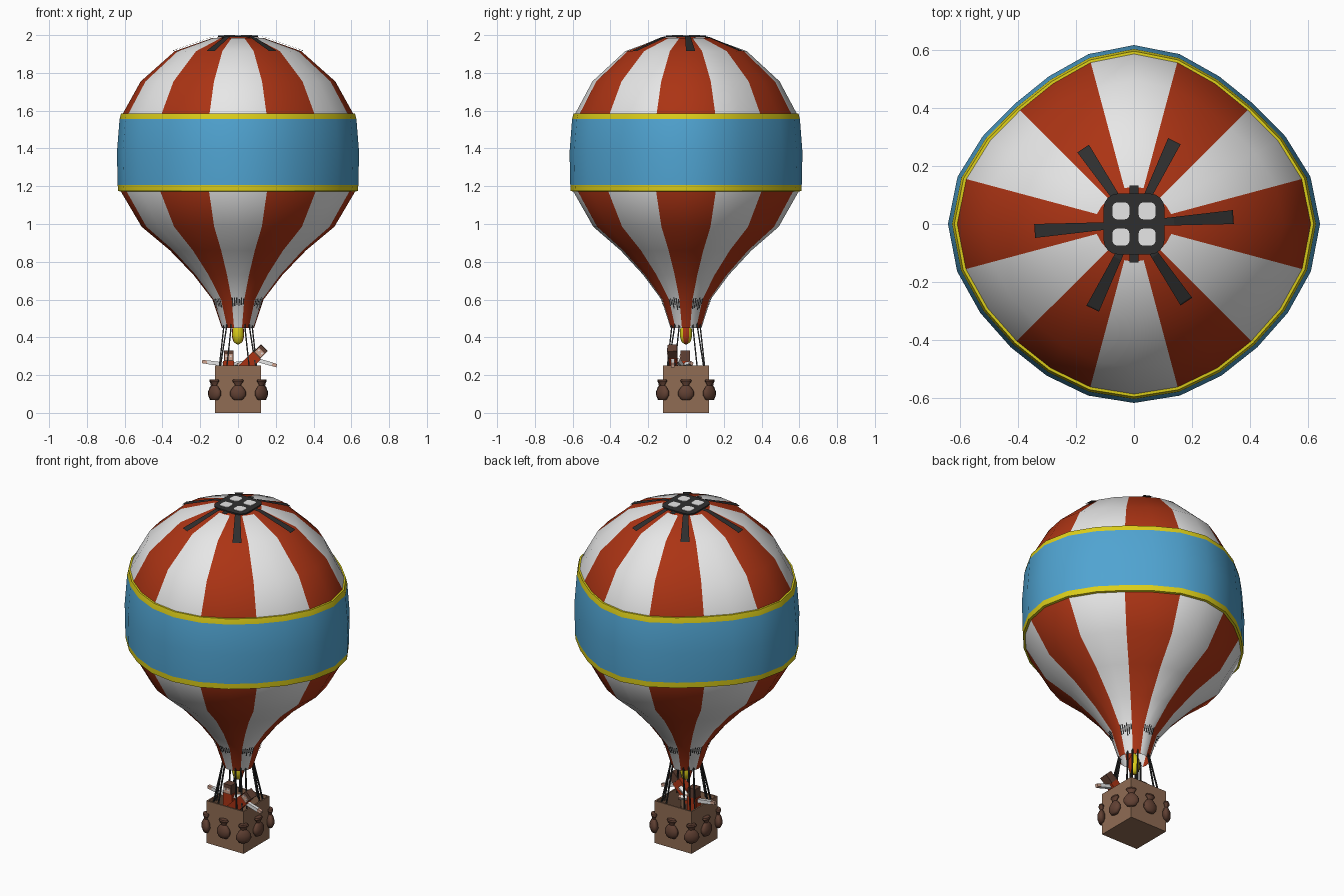
import bpy, bmesh, math, random
from mathutils import Vector, Matrix

if "Cube" in bpy.data.objects:
    bpy.data.objects.remove(bpy.data.objects["Cube"])

random.seed(3)

def mat(name, r, g, b):
    m = bpy.data.materials.new(name)
    m.diffuse_color = (r, g, b, 1)
    m.use_nodes = True
    m.node_tree.nodes["Principled BSDF"].inputs["Base Color"].default_value = m.diffuse_color
    return m

RED = mat("red", .41, .034, .007)
WHITE = mat("white", .8, .8, .8)
BLUE = mat("blue", .08, .37, .64)
YELLOW = mat("yellow", .72, .62, .01)
DARK = mat("charcoal", .028, .028, .028)
WICKER = mat("wicker brown", .28, .15, .088)
SACK = mat("dark brown", .12, .052, .033)
SKIN = mat("skin", .62, .36, .27)

def finish(name, bm, mats, smooth=None):
    bmesh.ops.recalc_face_normals(bm, faces=bm.faces)
    me = bpy.data.meshes.new(name)
    bm.to_mesh(me)
    bm.free()
    for m in mats:
        me.materials.append(m)
    ob = bpy.data.objects.new(name, me)
    bpy.context.collection.objects.link(ob)
    if smooth:
        bpy.ops.object.select_all(action='DESELECT')
        ob.select_set(True)
        bpy.context.view_layer.objects.active = ob
        bpy.ops.object.shade_smooth_by_angle(angle=math.radians(smooth))
    return ob

def lobe(t):
    # slightly squarish outline of the envelope
    return (1 + .02 * math.cos(2*t) + .03 * math.cos(4*t)
            - .02 * math.sin(t) * math.sin(2*t)**2) / 1.05

def lathe(name, prof, seg, mats, rule=lambda row, i: 0, shape=lambda t: 1, smooth=50):
    bm = bmesh.new()
    rings = []
    for r, z in prof:
        ring = []
        for i in range(seg):
            t = 2 * math.pi * i / seg
            k = max(r, 1e-6) * shape(t)
            ring.append(bm.verts.new((k * math.cos(t), k * math.sin(t), z)))
        rings.append(ring)
    for j in range(len(prof) - 1):
        for i in range(seg):
            n = (i + 1) % seg
            f = bm.faces.new((rings[j][i], rings[j][n], rings[j+1][n], rings[j+1][i]))
            f.material_index = rule(j, i)
    bmesh.ops.remove_doubles(bm, verts=bm.verts, dist=1e-4)
    return finish(name, bm, mats, smooth)

def slab(name, center, size, material, round_=0):
    bm = bmesh.new()
    bmesh.ops.create_cube(bm, size=1)
    bmesh.ops.scale(bm, vec=size, verts=bm.verts)
    if round_:
        up = [e for e in bm.edges if abs(e.verts[0].co.z - e.verts[1].co.z) > 1e-5]
        bmesh.ops.bevel(bm, geom=up, offset=round_, segments=4, profile=.5, affect='EDGES')
    bmesh.ops.translate(bm, vec=center, verts=bm.verts)
    return finish(name, bm, [material])

def beam(name, a, b, w, d, material):
    a, b = Vector(a), Vector(b)
    v = b - a
    bm = bmesh.new()
    bmesh.ops.create_cube(bm, size=1)
    bmesh.ops.scale(bm, vec=(w, d, v.length), verts=bm.verts)
    rot = Vector((0, 0, 1)).rotation_difference(v).to_matrix().to_4x4()
    bmesh.ops.transform(bm, matrix=Matrix.Translation((a + b) / 2) @ rot, verts=bm.verts)
    return finish(name, bm, [material])

# envelope with alternating gores
PROF = [(.085, .45), (.135, .6), (.235, .73), (.36, .86), (.51, .985), (.625, 1.18),
        (.632, 1.38), (.615, 1.575), (.515, 1.755), (.335, 1.915), (.135, 1.985), (0, 1.991)]
last = len(PROF) - 2
lathe("envelope", PROF, 24, [RED, WHITE],
      lambda j, i: 0 if j == last or i % 4 in (3, 0) else 1, lobe, 60)

# blue band with yellow hems
BAND = [(.622, 1.172), (.635, 1.175), (.637, 1.207), (.641, 1.38), (.627, 1.555), (.619, 1.585), (.605, 1.586)]
lathe("band", BAND, 24, [BLUE, YELLOW], lambda j, i: 0 if j in (2, 3) else 1, lobe, 60)

# strips lying on the envelope, from one radius to another
def strip(bm, t, r0, r1, w0, w1, lo, hi, off=.006):
    pts = PROF[lo:hi]
    def height(r):
        for (ra, za), (rb, zb) in zip(pts, pts[1:]):
            if min(ra, rb) <= r <= max(ra, rb):
                return za + (zb - za) * (r - ra) / (rb - ra)
        return pts[-1][1]
    rs = sorted([r0, r1] + [p[0] for p in pts if r0 < p[0] < r1])
    u = Vector((math.cos(t), math.sin(t), 0))
    s = Vector((-u.y, u.x, 0))
    prev = None
    for r in rs:
        w = w0 + (w1 - w0) * (r - r0) / (r1 - r0)
        c = u * (r * lobe(t) + off * .6) + Vector((0, 0, height(r) + (off if lo > 5 else 0)))
        row = (bm.verts.new(c - s * w / 2), bm.verts.new(c + s * w / 2))
        if prev:
            bm.faces.new((prev[0], prev[1], row[1], row[0]))
        prev = row

# crown spokes and vent
bm = bmesh.new()
for k in range(6):
    strip(bm, math.radians(4 + 60 * k), .09, .34, .025, .048, 8, 12)
for k in (90, 270):
    strip(bm, math.radians(k), .09, .135, .03, .03, 8, 12)
finish("crown_spokes", bm, [DARK])
slab("crown_vent", (0, 0, 1.9935), (.21, .21, .008), DARK, .05)
for x in (-.045, .045):
    for y in (-.045, .045):
        slab("vent_pane", (x, y, 1.997), (.058, .058, .006), WHITE, .016)

# ragged dark stitching low on the white gores
bm = bmesh.new()
for k in range(6):
    for i in range(6):
        t = math.radians(30 + 60 * k - 13 + 26 * i / 5)
        strip(bm, t, random.uniform(.116, .127), random.uniform(.135, .144), .007, .007, 0, 3)
finish("stitching", bm, [DARK])

# burner flame, two colours by direction
lathe("flame", [(0, .36), (.024, .375), (.033, .41), (.03, .45), (.018, .48), (0, .5)], 12,
      [YELLOW, RED], lambda j, i: 1 if i in (0, 11, 5, 6) else 0)

# suspension ropes
for sx in (-1, 1):
    for sy in (-1, 1):
        for bx, by, deg in ((.1, .06, 25), (.095, .095, 45), (.06, .1, 65)):
            t = math.radians(deg)
            beam("rope", (sx * bx, sy * by, .235),
                 (sx * .08 * math.cos(t), sy * .08 * math.sin(t), .48), .007, .007, DARK)

# open basket
bm = bmesh.new()
bmesh.ops.create_cube(bm, size=1, matrix=Matrix.Translation((0, 0, .125)) @ Matrix.Diagonal((.244, .244, .25, 1)))
top = max(bm.faces, key=lambda f: f.calc_center_median().z)
bmesh.ops.inset_region(bm, faces=[top], thickness=.012)
ext = bmesh.ops.extrude_face_region(bm, geom=[top])
bmesh.ops.translate(bm, vec=(0, 0, -.235), verts=[v for v in ext["geom"] if isinstance(v, bmesh.types.BMVert)])
if top.is_valid:
    bmesh.ops.delete(bm, geom=[top], context='FACES_ONLY')
finish("basket", bm, [WICKER])

# sandbags on each side and corner
BAG = [(0, -.056), (.026, -.053), (.042, -.03), (.041, -.008), (.026, .014), (.016, .022),
       (.018, .03), (.03, .045), (.026, .054), (0, .054)]
for k in range(8):
    a = math.radians(45 * k)
    d = .175 if k % 2 else .135
    ob = lathe("sandbag", BAG, 12, [SACK])
    ob.scale = (.55, 1, 1)
    ob.rotation_euler = (0, 0, a)
    ob.location = (d * math.cos(a), d * math.sin(a), .123)

# two passengers: legs, torso, arms with hands, head with face
def passenger(hip, neck, arms):
    hip, neck = Vector(hip), Vector(neck)
    up = (neck - hip).normalized()
    for s in (-.016, .016):
        beam("leg", (hip.x + s, hip.y, .015), (hip.x + s, hip.y, hip.z), .026, .035, SACK)
    beam("torso", hip - up * .01, neck, .06, .045, RED)
    beam("head", neck, neck + up * .055, .05, .05, SACK)
    f = Vector((0, -.026, 0))
    beam("face", neck + up * .006 + f, neck + up * .036 + f, .04, .004, SKIN)
    for s in (-1, 1):
        side = Vector((up.z, 0, -up.x)) * .011 * s + Vector((0, -.029, 0))
        beam("eye", neck + up * .022 + side, neck + up * .03 + side, .008, .003, WHITE)
    for start, hand in arms:
        a, b = Vector(start), Vector(hand)
        w = a.lerp(b, .8)
        beam("sleeve", a, w, .02, .02, WHITE)
        beam("hand", w, b, .018, .018, SKIN)

passenger((.015, -.065, .22), (.1, -.07, .305),
          [((.085, -.07, .285), (.205, -.07, .25)), ((.07, -.045, .28), (.0, -.02, .25))])
passenger((-.05, -.005, .12), (-.05, -.005, .275),
          [((-.06, -.005, .255), (-.19, -.005, .272)), ((-.03, -.005, .255), (.03, .03, .262))])
